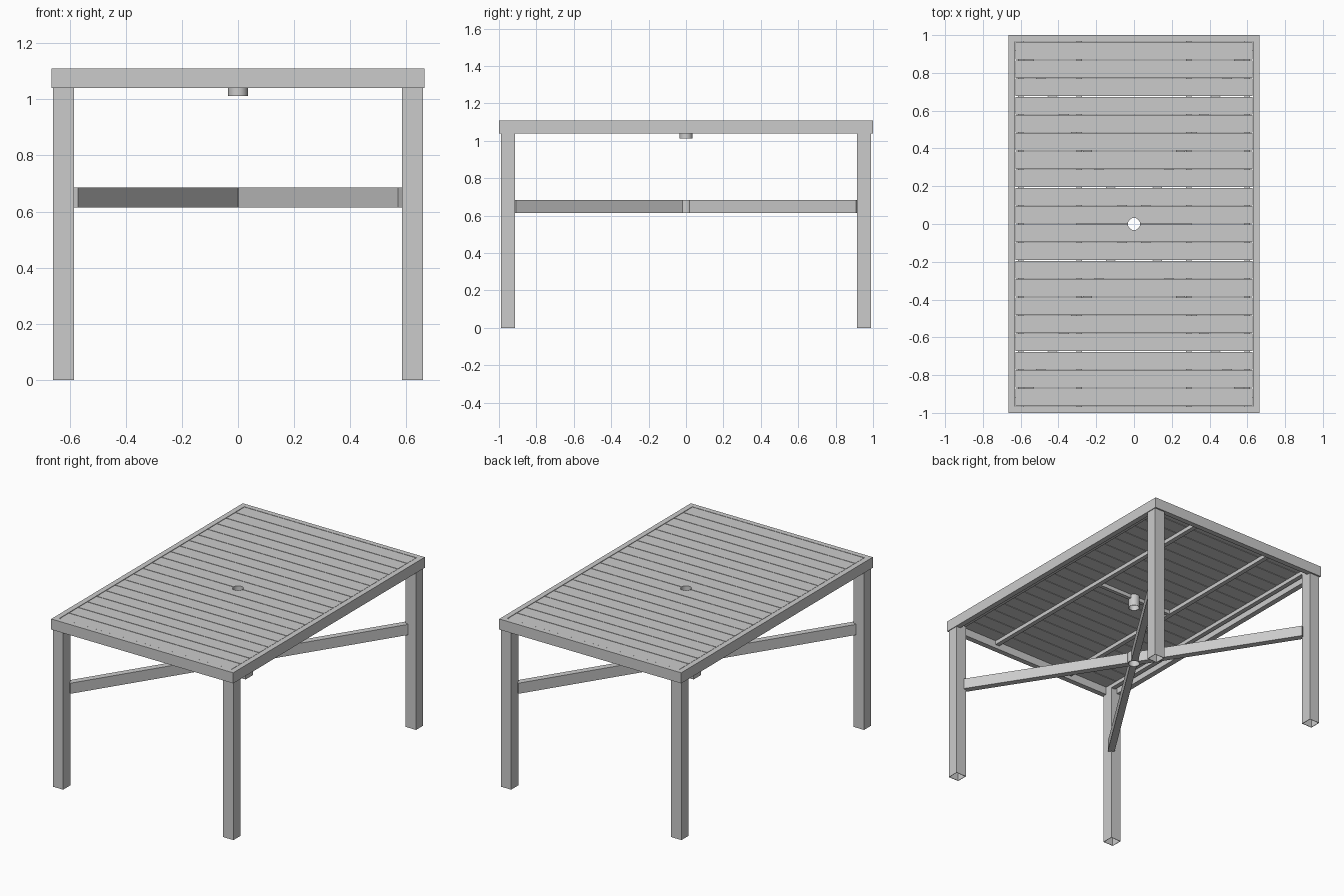
import bpy, bmesh, math
from mathutils import Matrix

if "Cube" in bpy.data.objects:
    bpy.data.objects.remove(bpy.data.objects["Cube"])

mat = bpy.data.materials.new("light_grey")
mat.diffuse_color = (0.6, 0.6, 0.6, 1)
mat.use_nodes = True
mat.node_tree.nodes["Principled BSDF"].inputs["Base Color"].default_value = mat.diffuse_color


def finish(name, bm):
    bmesh.ops.recalc_face_normals(bm, faces=bm.faces)
    me = bpy.data.meshes.new(name)
    bm.to_mesh(me)
    bm.free()
    me.materials.append(mat)
    ob = bpy.data.objects.new(name, me)
    bpy.context.collection.objects.link(ob)
    return ob


def box(name, x0, x1, y0, y1, z0, z1, turn=0.0):
    bm = bmesh.new()
    bmesh.ops.create_cube(bm, size=1)
    m = (Matrix.Rotation(turn, 4, 'Z')
         @ Matrix.Translation(((x0 + x1) / 2, (y0 + y1) / 2, (z0 + z1) / 2))
         @ Matrix.Diagonal((x1 - x0, y1 - y0, z1 - z0, 1)))
    bmesh.ops.transform(bm, matrix=m, verts=bm.verts)
    return finish(name, bm)


def rect(hx, hy, cx=0, cy=0):
    return [(cx + sx * hx, cy + sy * hy) for sx, sy in ((-1, -1), (1, -1), (1, 1), (-1, 1))]


def circle(r, n=32):
    return [(r * math.cos(2 * math.pi * i / n), r * math.sin(2 * math.pi * i / n)) for i in range(n)]


def tube(name, outer, inner, z0, z1, smooth=False):
    """Hollow extrusion between two matching outlines."""
    bm = bmesh.new()
    rings = [[bm.verts.new((x, y, z)) for x, y in pts]
             for pts, z in ((outer, z0), (outer, z1), (inner, z1), (inner, z0))]
    n = len(outer)
    for k in range(4):
        a, b = rings[k], rings[(k + 1) % 4]
        for i in range(n):
            j = (i + 1) % n
            bm.faces.new((a[i], a[j], b[j], b[i]))
    ob = finish(name, bm)
    if smooth:
        bpy.ops.object.select_all(action='DESELECT')
        ob.select_set(True)
        bpy.context.view_layer.objects.active = ob
        bpy.ops.object.shade_smooth_by_angle(angle=math.radians(40))
    return ob


# Table top frame
tube("top_frame", rect(0.665, 1.0), rect(0.63, 0.965), 1.04, 1.11)

# Slats, the middle two cut by the parasol hole
bm = bmesh.new()
bmesh.ops.create_cone(bm, cap_ends=True, segments=32, radius1=0.034, radius2=0.034, depth=0.2,
                      matrix=Matrix.Translation((0, 0, 1.1)))
cutter = finish("hole_cutter", bm)
cutter.hide_render = True
count, gap = 20, 0.004
pitch = 1.93 / count
for i in range(count):
    y = -0.965 + i * pitch
    slat = box(f"slat_{i + 1}", -0.627, 0.627, y + gap / 2, y + pitch - gap / 2, 1.09, 1.109)
    if i in (count // 2 - 1, count // 2):
        mod = slat.modifiers.new("hole", 'BOOLEAN')
        mod.operation, mod.object, mod.solver = 'DIFFERENCE', cutter, 'EXACT'
        bpy.context.view_layer.objects.active = slat
        bpy.ops.object.modifier_apply(modifier="hole")
bpy.data.objects.remove(cutter)

# Parasol sleeve under the hole
tube("parasol_sleeve", circle(0.035), circle(0.032), 1.012, 1.11, True)

# Rails under the slats, and the short bar holding the sleeve
for s, side in ((-1, "left"), (1, "right")):
    for x, hy, kind in ((0.29, 0.965, "inner"), (0.6, 0.915, "outer")):
        box(f"{side}_{kind}_rail", s * x - 0.015, s * x + 0.015, -hy, hy, 1.065, 1.09)
    a, b = sorted((s * 0.033, s * 0.28))
    box(f"{side}_sleeve_bar", a, b, -0.012, 0.012, 1.065, 1.09)

# Hollow legs and the diagonal braces that meet at the hub
length = math.hypot(0.59, 0.92)
for sx, side in ((-1, "left"), (1, "right")):
    for sy, end in ((-1, "front"), (1, "back")):
        c = (sx * 0.6225, sy * 0.9525)
        tube(f"{end}_{side}_leg", rect(0.0375, 0.0375, *c), rect(0.0345, 0.0345, *c), 0, 1.09)
        box(f"{end}_{side}_brace", 0.0345, length, -0.021, 0.021, 0.615, 0.685,
            math.atan2(sy * 0.915, sx * 0.585))
tube("brace_hub", circle(0.04), circle(0.0335), 0.615, 0.685, True)
